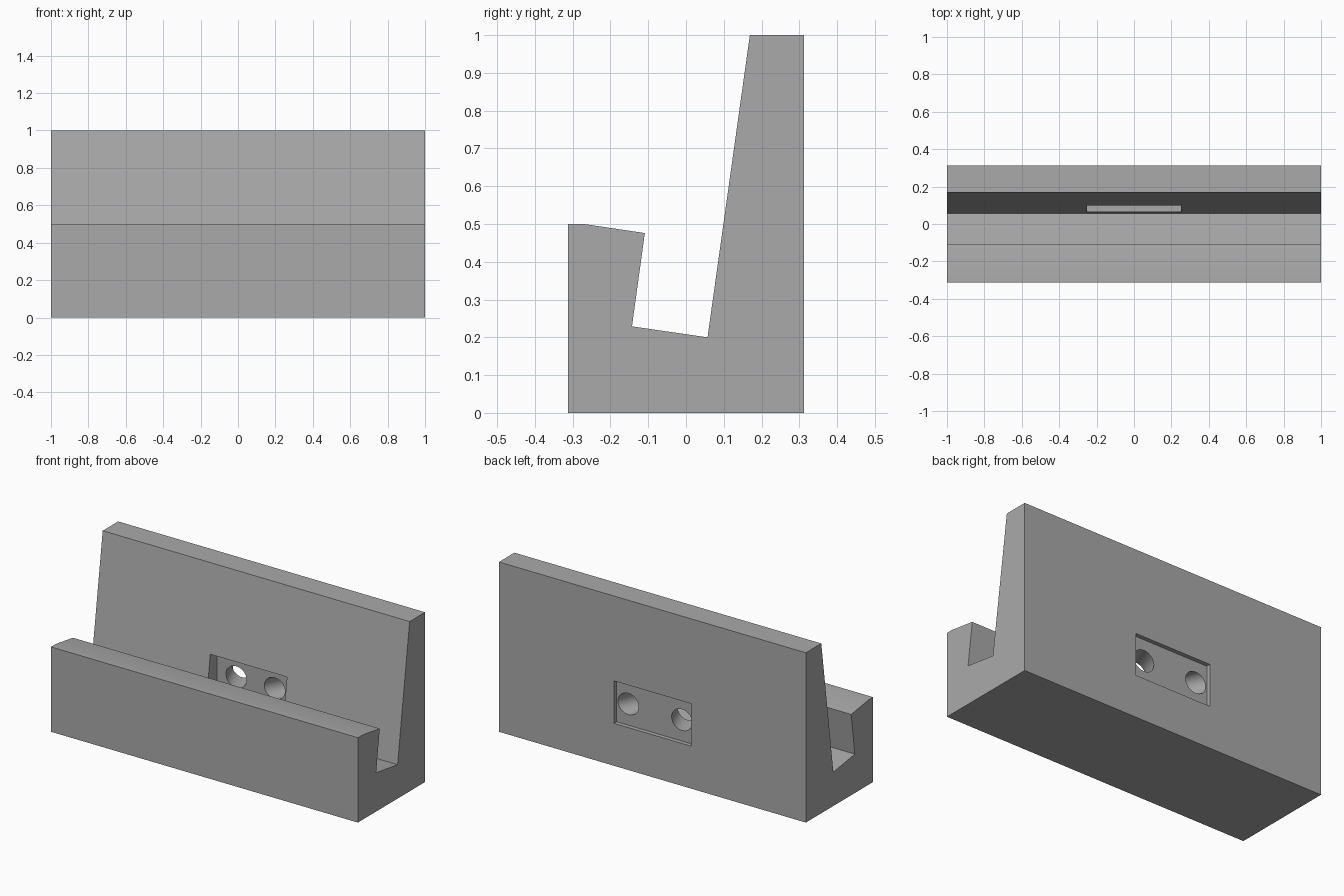
import bpy, bmesh, math
from mathutils import Vector

cube = bpy.data.objects.get("Cube")
if cube:
    bpy.data.objects.remove(cube, do_unlink=True)

grey = bpy.data.materials.new("plain grey")
grey.use_nodes = True
colour = (0.4, 0.4, 0.4, 1)
grey.diffuse_color = colour
grey.node_tree.nodes["Principled BSDF"].inputs["Base Color"].default_value = colour


def make_object(name, bm):
    bmesh.ops.recalc_face_normals(bm, faces=bm.faces)
    mesh = bpy.data.meshes.new(name)
    bm.to_mesh(mesh)
    bm.free()
    mesh.materials.append(grey)
    obj = bpy.data.objects.new(name, mesh)
    bpy.context.collection.objects.link(obj)
    return obj


def box(name, low, high):
    bm = bmesh.new()
    bmesh.ops.create_cube(bm, size=1)
    low, high = Vector(low), Vector(high)
    bmesh.ops.scale(bm, vec=high - low, verts=bm.verts)
    bmesh.ops.translate(bm, vec=(low + high) / 2, verts=bm.verts)
    return make_object(name, bm)


def rod(name, start, end, radius):
    start, end = Vector(start), Vector(end)
    bm = bmesh.new()
    bmesh.ops.create_cone(bm, cap_ends=True, segments=48, radius1=radius,
                          radius2=radius, depth=(end - start).length)
    bmesh.ops.rotate(bm, verts=bm.verts,
                     matrix=(end - start).to_track_quat("Z", "Y").to_matrix())
    bmesh.ops.translate(bm, vec=(start + end) / 2, verts=bm.verts)
    return make_object(name, bm)


# Stand body: side profile with a tilted slot, extruded across the width
profile = [(-0.3125, 0), (0.3125, 0), (0.3125, 1), (0.169, 1), (0.057, 0.2),
           (-0.143, 0.229), (-0.109, 0.476), (-0.27, 0.5), (-0.3125, 0.5)]
bm = bmesh.new()
side = bm.faces.new([bm.verts.new((-1, y, z)) for y, z in profile])
wall = bmesh.ops.extrude_face_region(bm, geom=[side])
bmesh.ops.translate(bm, vec=(2, 0, 0),
                    verts=[v for v in wall["geom"] if isinstance(v, bmesh.types.BMVert)])
stand = make_object("stand", bm)

# Rectangular pockets in the sloping rest and in the back
cutters = [box("rest_pocket_cutter", (-0.25, 0, 0.25), (0.25, 0.163, 0.5)),
           box("back_pocket_cutter", (-0.25, 0.2875, 0.25), (0.25, 0.4, 0.5))]

# Two round holes between the pockets, splayed outward to the back
for sign, name in ((1, "left"), (-1, "right")):
    cutters.append(rod(name + "_hole_cutter", (sign * 0.109, 0.123, 0.375),
                       (sign * 0.191, 0.3275, 0.375), 0.0625))

for cutter in cutters:
    cutter.hide_render = True
    cut = stand.modifiers.new(cutter.name, "BOOLEAN")
    cut.operation = "DIFFERENCE"
    cut.solver = "EXACT"
    cut.object = cutter

bpy.ops.object.select_all(action="DESELECT")
stand.select_set(True)
bpy.context.view_layer.objects.active = stand
for name in [m.name for m in stand.modifiers]:
    bpy.ops.object.modifier_apply(modifier=name)
for cutter in cutters:
    bpy.data.objects.remove(cutter, do_unlink=True)

bpy.ops.object.shade_smooth_by_angle(angle=math.radians(30))
